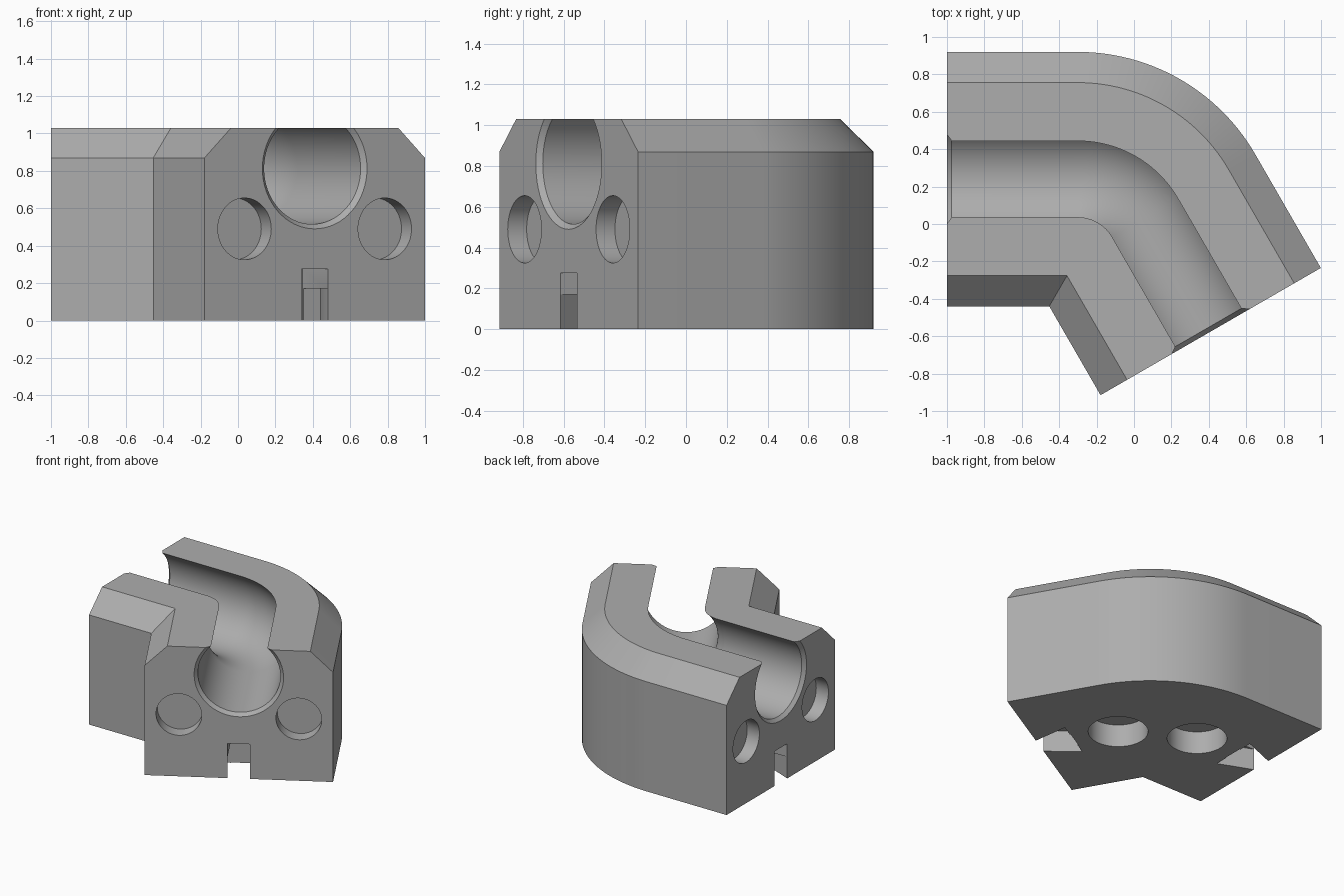
import bpy, bmesh, math
from mathutils import Matrix, Vector

cube = bpy.data.objects.get("Cube")
if cube:
    bpy.data.objects.remove(cube, do_unlink=True)

BEND = Vector((-0.30, -0.175, 0))       # centre of the 60 degree bend
RADIUS = 0.415                          # centreline radius
TURN = math.radians(60)
STEPS = 28
END_A = Matrix.Translation((-1.0, 0.24, 0)) @ Matrix.Rotation(math.radians(-90), 4, 'Z')
END_B = Matrix.Translation((0.41, -0.575, 0)) @ Matrix.Rotation(math.radians(30), 4, 'Z')

grey = bpy.data.materials.new("plain_grey")
grey.use_nodes = True
colour = (0.42, 0.42, 0.42, 1)
grey.diffuse_color = colour
grey.node_tree.nodes["Principled BSDF"].inputs["Base Color"].default_value = colour


def loft(name, rings):
    """Closed solid through rings that share a vertex count."""
    bm = bmesh.new()
    loops = [[bm.verts.new(p) for p in ring] for ring in rings]
    n = len(loops[0])
    for low, high in zip(loops, loops[1:]):
        for i in range(n):
            j = (i + 1) % n
            bm.faces.new((low[i], low[j], high[j], high[i]))
    bm.faces.new(loops[0][::-1])
    bm.faces.new(loops[-1])
    bmesh.ops.recalc_face_normals(bm, faces=bm.faces)
    mesh = bpy.data.meshes.new(name)
    bm.to_mesh(mesh)
    bm.free()
    mesh.materials.append(grey)
    obj = bpy.data.objects.new(name, mesh)
    bpy.context.collection.objects.link(obj)
    return obj


def bend_dirs():
    """Radial directions around the bend, from the back towards the right."""
    for i in range(STEPS + 1):
        a = TURN * i / STEPS
        yield Vector((math.sin(a), math.cos(a), 0))


def outline(half, z):
    """Plan of the block: rounded outside, sharp inside corner."""
    pts = [END_A @ Vector((-half, 0, 0))]
    pts += [BEND + d * (RADIUS + half) for d in bend_dirs()]
    pts += [END_B @ Vector((half, 0, 0)), END_B @ Vector((-half, 0, 0))]
    mitre = Vector((math.sin(TURN / 2), math.cos(TURN / 2), 0))
    pts.append(BEND + mitre * (RADIUS - half) / math.cos(TURN / 2))
    pts.append(END_A @ Vector((half, 0, 0)))
    return [Vector((p.x, p.y, z)) for p in pts]


def circle(centre, side, up, r, n=64):
    return [centre + side * r * math.cos(t) + up * r * math.sin(t)
            for t in (2 * math.pi * i / n for i in range(n))]


def prism(name, frame, plan, z0, z1):
    return loft(name, [[frame @ Vector((x, y, z)) for x, y in plan] for z in (z0, z1)])


# Block with chamfered upper edges
block = loft("bent_track_block", [outline(0.68, 0), outline(0.68, 0.87), outline(0.516, 1.03)])
cutters = []

# Round channel, flared at both ends
UP = Vector((0, 0, 1))
LIFT = UP * 0.813
FLARE = [(-0.025, 0.348), (0.025, 0.298)]
rings = []
for y, r in FLARE:
    rings.append(circle(END_A @ Vector((0, y, 0)) + LIFT, Vector((0, 1, 0)), UP, r))
for d in bend_dirs():
    rings.append(circle(BEND + d * RADIUS + LIFT, d, UP, 0.298))
side_b = Vector((math.sin(TURN), math.cos(TURN), 0))
for y, r in reversed(FLARE):
    rings.append(circle(END_B @ Vector((0, y, 0)) + LIFT, side_b, UP, r))
cutters.append(loft("channel_cutter", rings))

for frame in (END_A, END_B):
    turn = frame.to_3x3()
    across, inward = turn @ Vector((1, 0, 0)), turn @ Vector((0, 1, 0))
    # Pair of round pockets in the end face
    for x in (-0.433, 0.433):
        cutters.append(loft("end_pocket_cutter", [
            circle(frame @ Vector((x, y, 0.49)), across, UP, 0.165) for y in (-0.05, 0.107)]))
    # Round pocket in the underside
    cutters.append(loft("base_pocket_cutter", [
        circle(frame @ Vector((0, 0.605, z)), across, inward, 0.217) for z in (-0.05, 0.18)]))
    # Connector slot: straight above, dovetailed below
    cutters.append(prism("slot_cutter", frame,
                         [(-0.081, -0.05), (0.081, -0.05), (0.081, 0.268), (-0.081, 0.268)],
                         -0.05, 0.275))
    cutters.append(prism("dovetail_cutter", frame,
                         [(-0.081, 0), (0.081, 0), (0.186, 0.262), (-0.186, 0.262)],
                         -0.05, 0.17))

# Cut everything out and clear the helpers
bpy.context.view_layer.objects.active = block
for cutter in cutters:
    cutter.hide_render = True
    mod = block.modifiers.new(cutter.name, 'BOOLEAN')
    mod.operation = 'DIFFERENCE'
    mod.solver = 'EXACT'
    mod.object = cutter
    bpy.ops.object.modifier_apply(modifier=mod.name)
    bpy.data.objects.remove(cutter, do_unlink=True)

bpy.ops.object.select_all(action='DESELECT')
block.select_set(True)
bpy.ops.object.shade_smooth_by_angle(angle=math.radians(25))
